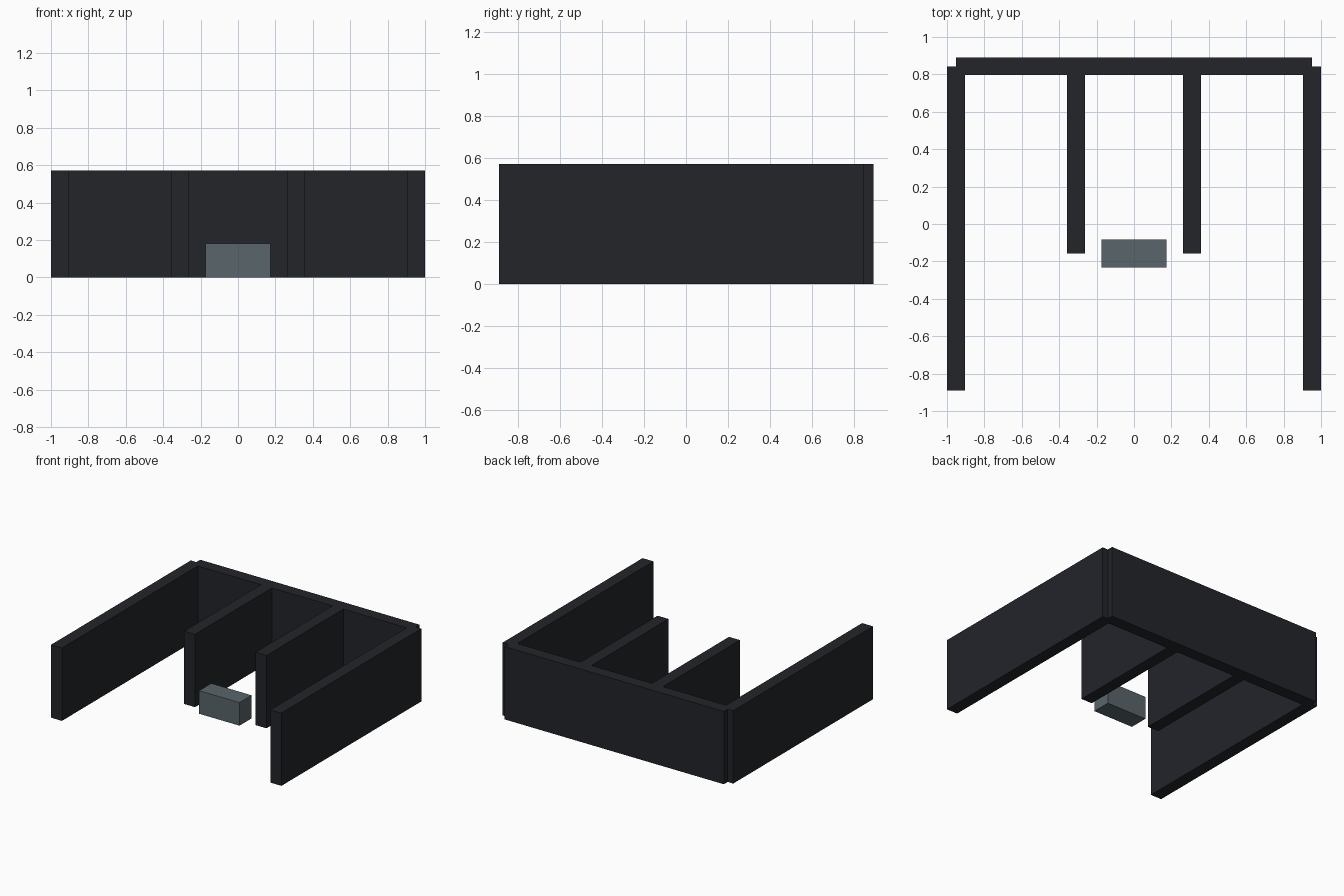
import bpy, bmesh
from mathutils import Matrix, Vector

if "Cube" in bpy.data.objects:
    bpy.data.objects.remove(bpy.data.objects["Cube"])


def material(name, color):
    m = bpy.data.materials.new(name)
    m.diffuse_color = (*color, 1)
    m.use_nodes = True
    m.node_tree.nodes["Principled BSDF"].inputs["Base Color"].default_value = m.diffuse_color
    return m


def box(name, lo, hi, mat):
    """Axis-aligned box between two corners."""
    lo, hi = Vector(lo), Vector(hi)
    bm = bmesh.new()
    bmesh.ops.create_cube(bm, size=1, matrix=Matrix.Diagonal((*(hi - lo), 1)))
    me = bpy.data.meshes.new(name)
    bm.to_mesh(me)
    bm.free()
    me.materials.append(mat)
    ob = bpy.data.objects.new(name, me)
    ob.location = (lo + hi) / 2
    bpy.context.collection.objects.link(ob)
    return ob


wall = material("dark_wall", (0.016, 0.018, 0.023))
grey = material("grey_block", (0.10, 0.13, 0.145))

H = 0.571            # wall height
T = 0.0952           # wall thickness
BACK = 0.843         # centre line of the back wall

# Back wall, ending on the centre lines of the side walls
box("back_wall", (-0.952, BACK - T / 2, 0), (0.952, BACK + T / 2, H), wall)

# Mirrored side walls and shorter inner dividers
for side, s in (("left", -1), ("right", 1)):
    for part, x, front in (("side_wall", 0.9524, -0.89), ("divider", 0.31, -0.158)):
        box(f"{side}_{part}", (s * x - T / 2, front, 0), (s * x + T / 2, BACK, H), wall)

# Low block between the dividers
box("low_block", (-0.175, -0.232, 0), (0.175, -0.082, 0.181), grey)
